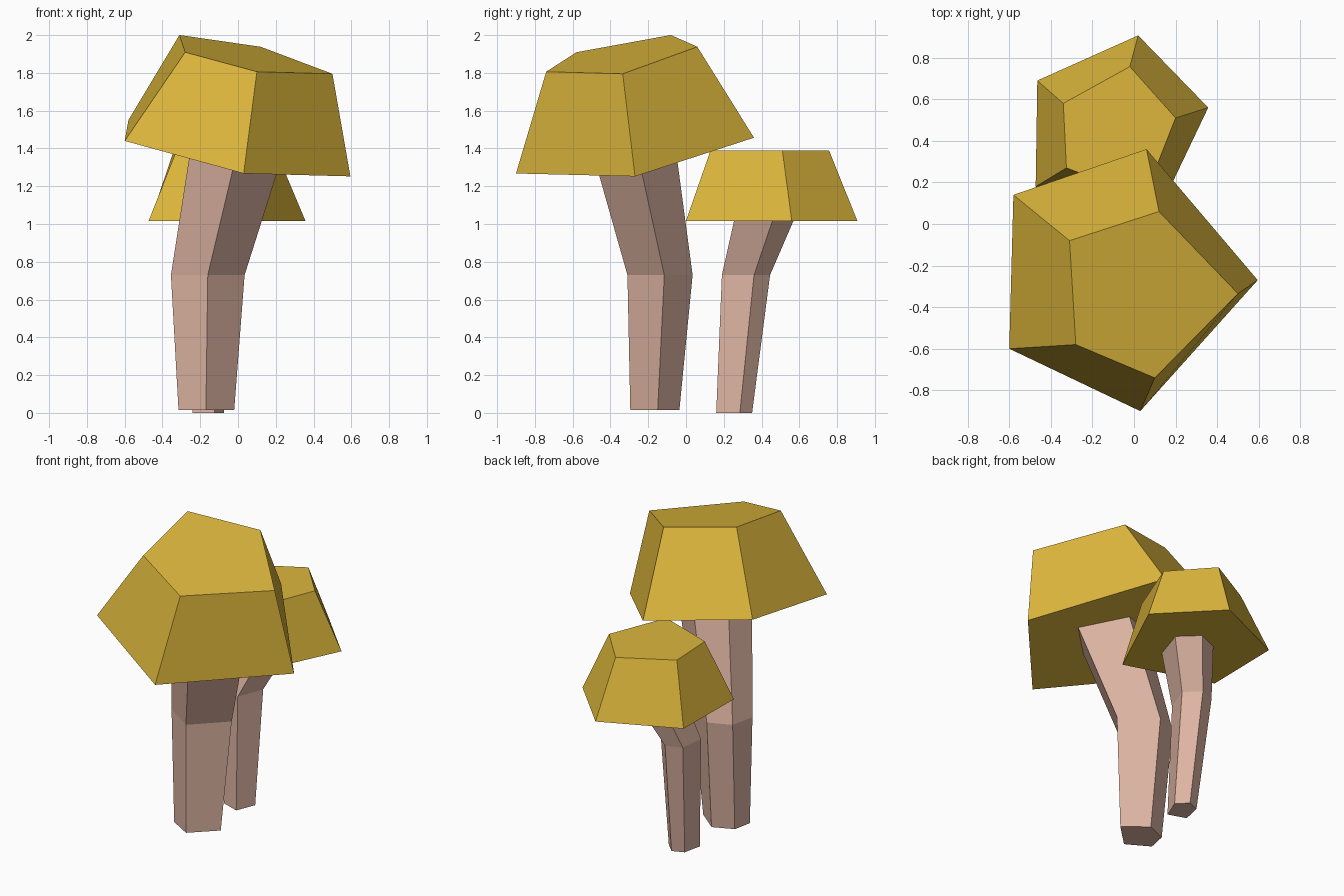
import bpy, bmesh

if "Cube" in bpy.data.objects:
    bpy.data.objects.remove(bpy.data.objects["Cube"])


def material(name, rgb):
    m = bpy.data.materials.new(name)
    m.diffuse_color = (*rgb, 1)
    m.use_nodes = True
    m.node_tree.nodes["Principled BSDF"].inputs["Base Color"].default_value = m.diffuse_color
    return m


MUSTARD = material("mustard cap", (0.72, 0.47, 0.045))
PINK = material("dusty pink stem", (0.73, 0.46, 0.365))


def ring(points, z, slope=(0, 0)):
    """Cross-section lying on the plane z + slope.x * x + slope.y * y."""
    return [(x, y, z + slope[0] * x + slope[1] * y) for x, y in points]


def loft(name, rings, mat):
    """Closed flat-shaded solid through matching cross-sections, bottom to top."""
    bm = bmesh.new()
    loops = [[bm.verts.new(p) for p in r] for r in rings]
    n = len(loops[0])
    for low, high in zip(loops, loops[1:]):
        for i in range(n):
            j = (i + 1) % n
            bm.faces.new((low[i], low[j], high[j], high[i]))
    bm.faces.new(loops[0][::-1])
    bm.faces.new(loops[-1])
    bmesh.ops.recalc_face_normals(bm, faces=bm.faces)
    mesh = bpy.data.meshes.new(name)
    bm.to_mesh(mesh)
    bm.free()
    mesh.materials.append(mat)
    obj = bpy.data.objects.new(name, mesh)
    bpy.context.collection.objects.link(obj)
    return obj


# Large mushroom: five-sided tilted cap
loft("large_cap", [
    ring([(0.06, 0.36), (-0.58, 0.14), (-0.60, -0.60), (0.03, -0.90), (0.595, -0.27)],
         1.413, (-0.2, 0.155)),
    ring([(0.12, 0.06), (-0.31, -0.08), (-0.28, -0.58), (0.10, -0.74), (0.50, -0.335)],
         1.952, (-0.2, 0.17)),
], MUSTARD)

# Large mushroom: bent five-sided stem, its top buried in the cap
loft("large_stem", [
    ring([(-0.16, -0.035), (-0.29, -0.09), (-0.315, -0.21), (-0.17, -0.295), (-0.02, -0.15)], 0.015),
    ring([(-0.175, 0.035), (-0.32, -0.025), (-0.355, -0.18), (-0.16, -0.31), (0.035, -0.115)], 0.73),
    ring([(0.003, -0.064), (-0.20, -0.15), (-0.24, -0.34), (0.016, -0.52), (0.27, -0.277)], 1.47),
], PINK)

# Small mushroom: level five-sided cap
loft("small_cap", [
    ring([(0.02, 0.907), (-0.465, 0.69), (-0.473, 0.18), (0.09, 0.0), (0.357, 0.56)], 1.017),
    ring([(-0.02, 0.757), (-0.34, 0.58), (-0.325, 0.27), (0.05, 0.13), (0.20, 0.51)], 1.39),
], MUSTARD)

# Small mushroom: bent five-sided stem
loft("small_stem", [
    ring([(-0.14, 0.35), (-0.215, 0.32), (-0.24, 0.20), (-0.125, 0.16), (-0.075, 0.285)], 0.0),
    ring([(-0.16, 0.445), (-0.26, 0.405), (-0.28, 0.245), (-0.135, 0.19), (-0.07, 0.36)], 0.73),
    ring([(-0.02, 0.605), (-0.165, 0.54), (-0.178, 0.328), (0.037, 0.273), (0.105, 0.486)], 1.10),
], PINK)
